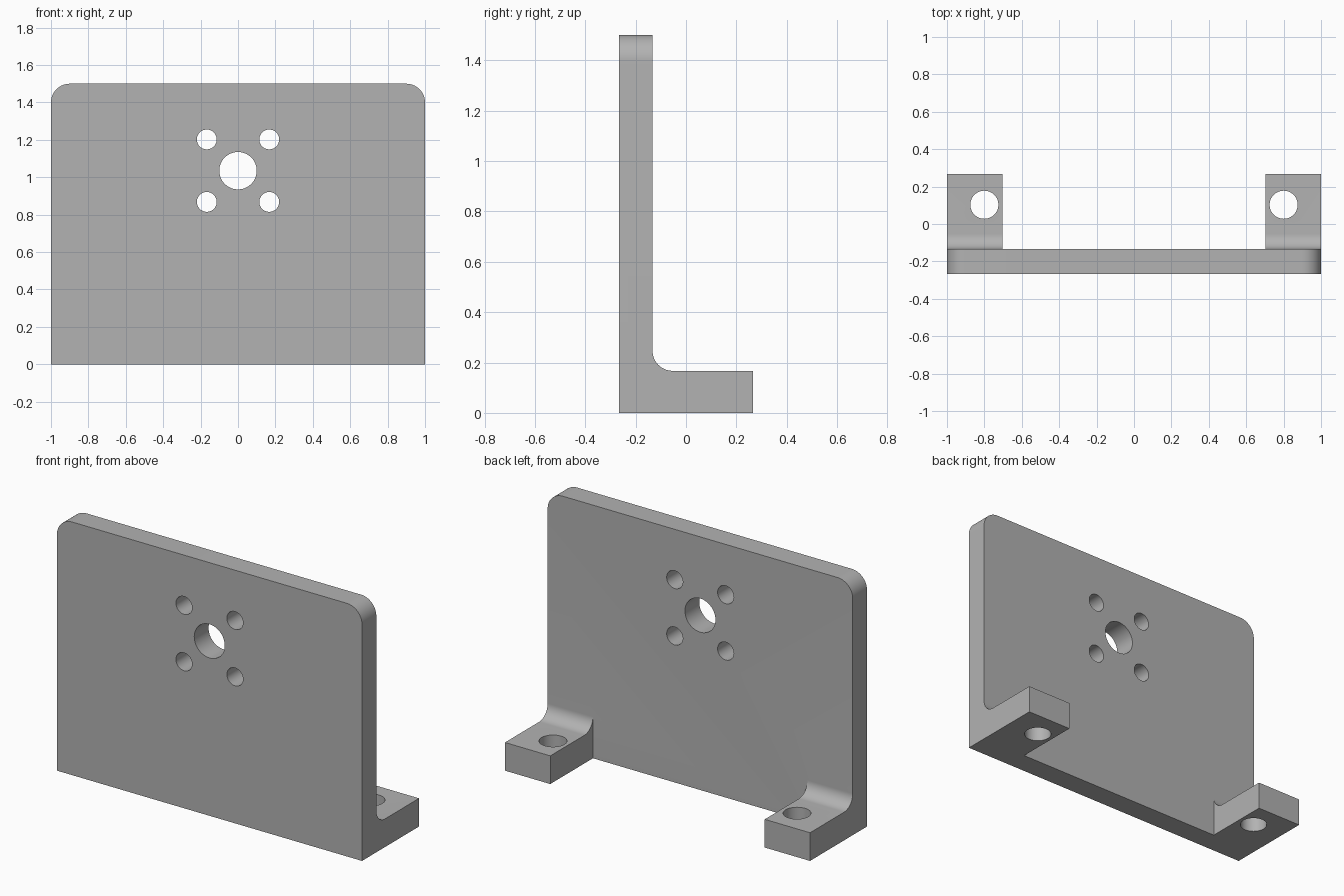
import bpy, math

if "Cube" in bpy.data.objects:
    bpy.data.objects.remove(bpy.data.objects["Cube"], do_unlink=True)

FRONT, PLATE_BACK, FOOT_BACK = -0.267, -0.133, 0.267
HEIGHT, FOOT_TOP, FOOT_INNER = 1.5, 0.167, 0.703

grey = bpy.data.materials.new("grey metal")
grey.use_nodes = True
colour = (0.448, 0.448, 0.448, 1)
grey.diffuse_color = colour
grey.node_tree.nodes["Principled BSDF"].inputs["Base Color"].default_value = colour


def arc(cx, cy, r, start, end, steps=16):
    angles = [math.radians(start + (end - start) * i / steps) for i in range(steps + 1)]
    return [(cx + r * math.cos(a), cy + r * math.sin(a)) for a in angles]


def prism(name, loop_a, loop_b):
    """Solid between two matching outlines."""
    n = len(loop_a)
    faces = [tuple(range(n))[::-1], tuple(range(n, 2 * n))]
    faces += [(i, (i + 1) % n, n + (i + 1) % n, n + i) for i in range(n)]
    mesh = bpy.data.meshes.new(name)
    mesh.from_pydata(loop_a + loop_b, [], faces)
    mesh.materials.append(grey)
    obj = bpy.data.objects.new(name, mesh)
    bpy.context.collection.objects.link(obj)
    return obj


def drill(name, location, radius, along_y):
    bpy.ops.mesh.primitive_cylinder_add(vertices=64, radius=radius, depth=0.6, location=location,
                                        rotation=(math.pi / 2 if along_y else 0, 0, 0))
    obj = bpy.context.object
    obj.name = name
    obj.data.materials.append(grey)
    return obj


def combine(target, other, operation):
    mod = target.modifiers.new(other.name, 'BOOLEAN')
    mod.operation, mod.solver, mod.object = operation, 'EXACT', other
    bpy.context.view_layer.objects.active = target
    bpy.ops.object.modifier_apply(modifier=mod.name)
    bpy.data.objects.remove(other, do_unlink=True)


# Upright plate with rounded top corners
outline = [(-1, 0), (1, 0)] + arc(0.9, HEIGHT - 0.1, 0.1, 0, 90) + arc(-0.9, HEIGHT - 0.1, 0.1, 90, 180)
bracket = prism("mounting_bracket", [(x, FRONT, z) for x, z in outline],
                [(x, PLATE_BACK, z) for x, z in outline])
bracket.data.flip_normals()

# Two feet with a filleted inner corner
fillet = 0.08
side = [(FRONT + 0.05, 0), (FOOT_BACK, 0), (FOOT_BACK, FOOT_TOP)]
side += arc(PLATE_BACK + fillet, FOOT_TOP + fillet, fillet, 270, 180)
side += [(FRONT + 0.05, FOOT_TOP + fillet)]
for left, right in ((-1, -FOOT_INNER), (FOOT_INNER, 1)):
    foot = prism("foot", [(left, y, z) for y, z in side], [(right, y, z) for y, z in side])
    combine(bracket, foot, 'UNION')

# Bolt holes in the feet
for x in (-0.8, 0.8):
    combine(bracket, drill("foot_hole", (x, 0.103, 0.1), 0.075, False), 'DIFFERENCE')

# Central bore and four screw holes in the plate
combine(bracket, drill("bore", (0, -0.2, 1.035), 0.1, True), 'DIFFERENCE')
for x in (-0.167, 0.167):
    for z in (0.868, 1.202):
        combine(bracket, drill("screw_hole", (x, -0.2, z), 0.053, True), 'DIFFERENCE')

# Smooth curved walls, sharp edges
bpy.ops.object.select_all(action='DESELECT')
bracket.select_set(True)
bpy.context.view_layer.objects.active = bracket
bpy.ops.object.shade_smooth_by_angle(angle=math.radians(30))
